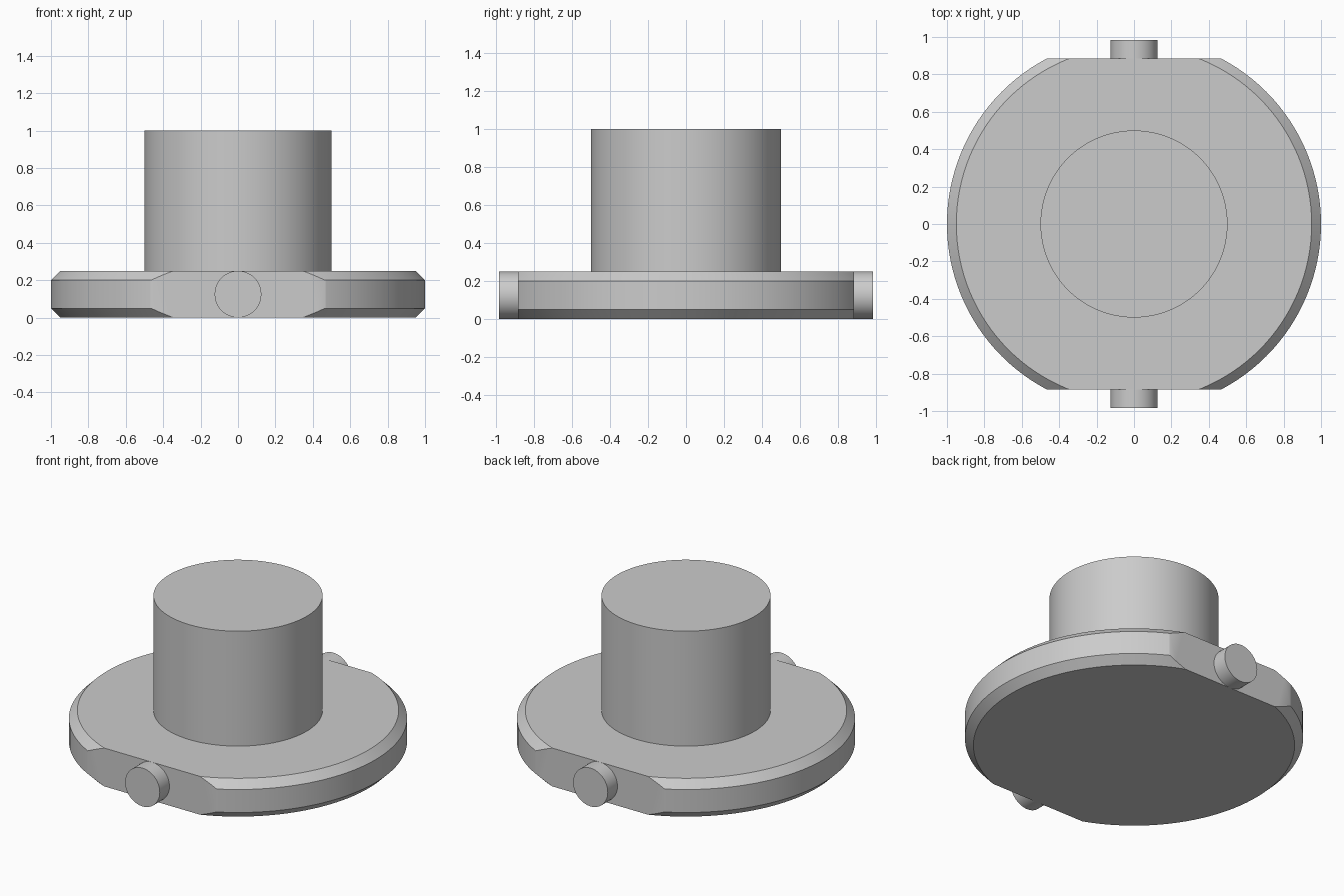
import bpy
import bmesh
import math
from mathutils import Matrix, Vector

cube = bpy.data.objects.get("Cube")
if cube:
    bpy.data.objects.remove(cube, do_unlink=True)

grey = bpy.data.materials.new("light grey")
grey.use_nodes = True
colour = (0.6, 0.6, 0.6, 1)
grey.diffuse_color = colour
grey.node_tree.nodes["Principled BSDF"].inputs["Base Color"].default_value = colour

THICK, CHAMFER, FLAT_Y, PIN_END = 0.25, 0.05, 0.885, 0.985


def finish(name, bm):
    bmesh.ops.recalc_face_normals(bm, faces=bm.faces)
    mesh = bpy.data.meshes.new(name)
    bm.to_mesh(mesh)
    bm.free()
    mesh.materials.append(grey)
    obj = bpy.data.objects.new(name, mesh)
    bpy.context.collection.objects.link(obj)
    bpy.ops.object.select_all(action="DESELECT")
    obj.select_set(True)
    bpy.context.view_layer.objects.active = obj
    bpy.ops.object.shade_smooth_by_angle(angle=math.radians(30))


def cylinder(name, radius, start, end, sides):
    start, end = Vector(start), Vector(end)
    axis = end - start
    turn = axis.to_track_quat("Z", "Y").to_matrix().to_4x4()
    bm = bmesh.new()
    bmesh.ops.create_cone(bm, cap_ends=True, segments=sides, radius1=radius,
                          radius2=radius, depth=axis.length,
                          matrix=Matrix.Translation((start + end) / 2) @ turn)
    finish(name, bm)


# Chamfered base disc with a flat cut on the front and back
bm = bmesh.new()
bmesh.ops.create_cone(bm, cap_ends=True, segments=128, radius1=1, radius2=1,
                      depth=THICK, matrix=Matrix.Translation((0, 0, THICK / 2)))
rims = [e for e in bm.edges if abs(e.verts[0].co.z - e.verts[1].co.z) < 0.001]
bmesh.ops.bevel(bm, geom=rims, offset=CHAMFER, segments=1, affect="EDGES")
for side in (-1, 1):
    cut = bmesh.ops.bisect_plane(bm, geom=bm.verts[:] + bm.edges[:] + bm.faces[:],
                                 plane_co=(0, side * FLAT_Y, 0),
                                 plane_no=(0, side, 0), clear_outer=True)
    rim = [e for e in cut["geom_cut"] if isinstance(e, bmesh.types.BMEdge)]
    bmesh.ops.holes_fill(bm, edges=rim, sides=0)
finish("base_disc", bm)

# Upright post
cylinder("post", 0.5, (0, 0, THICK - 0.02), (0, 0, 1), 96)

# Short pins on the two flats
for name, side in (("front_pin", -1), ("back_pin", 1)):
    cylinder(name, THICK / 2, (0, side * (FLAT_Y - 0.02), THICK / 2),
             (0, side * PIN_END, THICK / 2), 48)
